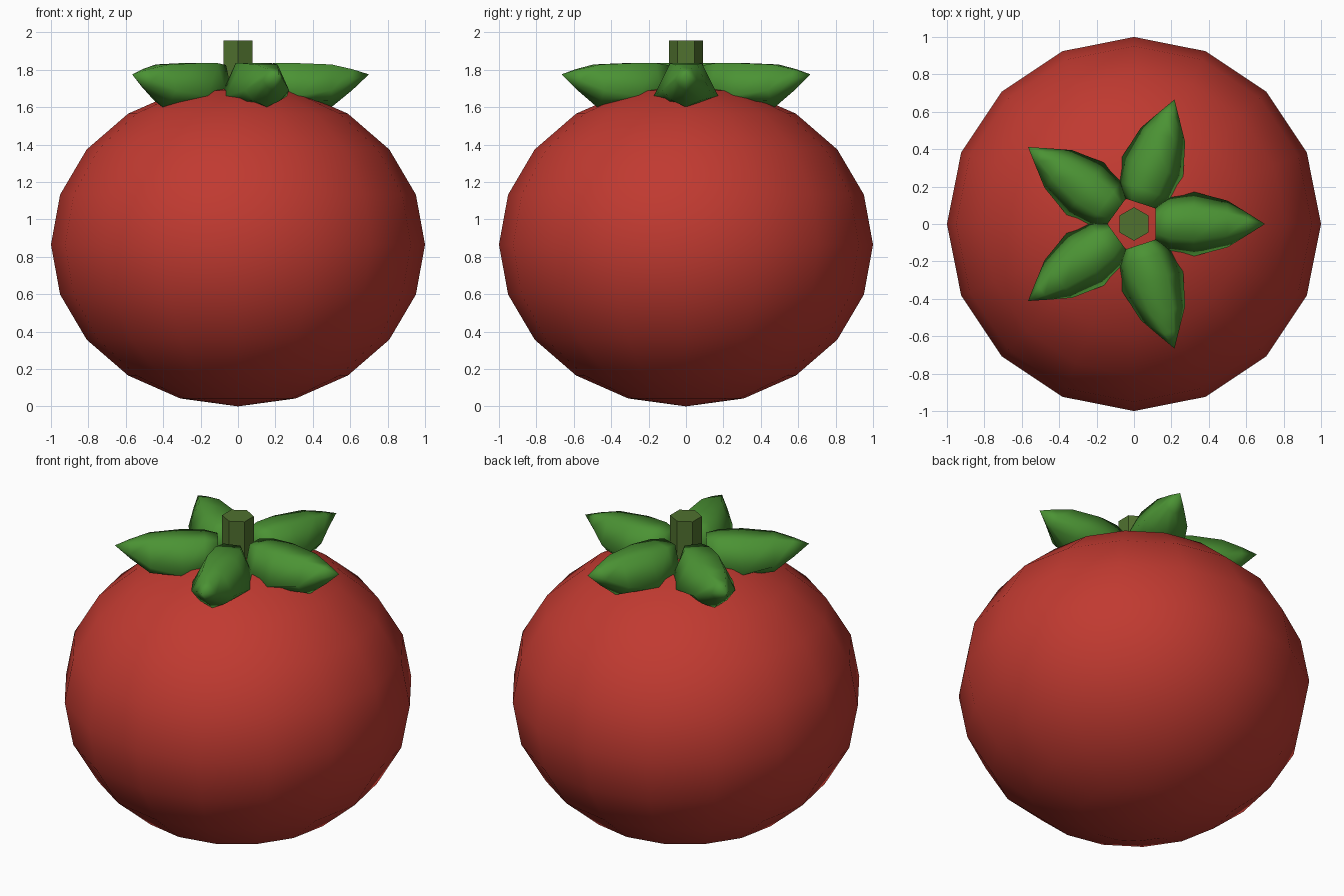
import bpy, bmesh
from math import cos, sin, tau, radians
from mathutils import Matrix

cube = bpy.data.objects.get("Cube")
if cube:
    bpy.data.objects.remove(cube, do_unlink=True)


def material(name, rgb):
    mat = bpy.data.materials.new(name)
    mat.use_nodes = True
    color = (*rgb, 1)
    mat.diffuse_color = color
    mat.node_tree.nodes["Principled BSDF"].inputs["Base Color"].default_value = color
    return mat


def make_object(name, bm, mat, smooth):
    bmesh.ops.recalc_face_normals(bm, faces=bm.faces)
    for face in bm.faces:
        face.smooth = smooth
    mesh = bpy.data.meshes.new(name)
    bm.to_mesh(mesh)
    bm.free()
    mesh.materials.append(mat)
    obj = bpy.data.objects.new(name, mesh)
    bpy.context.collection.objects.link(obj)
    return obj


red = material("fruit red", (0.53, 0.042, 0.03))
leaf_green = material("leaf green", (0.07, 0.29, 0.034))
stem_green = material("stem green", (0.08, 0.165, 0.028))

# Squashed round fruit
HALF = 0.865
bm = bmesh.new()
bmesh.ops.create_uvsphere(bm, u_segments=16, v_segments=10, radius=1)
bmesh.ops.scale(bm, vec=(1, 1, HALF), verts=bm.verts)
bmesh.ops.translate(bm, vec=(0, 0, HALF), verts=bm.verts)
make_object("fruit", bm, red, True)

# Six-sided stem with corners on the y axis
bm = bmesh.new()
bmesh.ops.create_cone(bm, cap_ends=True, segments=6, radius1=0.09, radius2=0.09,
                      depth=0.36, matrix=Matrix.Translation((0, 0, 1.775)))
for v in bm.verts:
    angle = round((v.co.to_2d().angle_signed((1, 0)) - tau / 12) / (tau / 6)) * tau / 6 + tau / 12
    v.co.x, v.co.y = 0.09 * cos(angle), 0.09 * sin(angle)
make_object("stem", bm, stem_green, False)

# Leaf sections: distance out, top half width, side half width, top z, side z, keel z
SECTIONS = [
    (0.115, 0.05, 0.09, 1.825, 1.71, 1.66),
    (0.19, 0.075, 0.15, 1.835, 1.68, 1.63),
    (0.32, 0.085, 0.172, 1.835, 1.66, 1.61),
    (0.50, 0.06, 0.125, 1.828, 1.69, 1.60),
    (0.61, 0.028, 0.057, 1.803, 1.745, 1.69),
]
TIP = (0.70, 0, 1.775)


def leaf(name, angle):
    bm = bmesh.new()
    rings = []
    for u, top, side, z_top, z_side, z_keel in SECTIONS:
        z_low = (z_side + z_keel) / 2 - 0.01
        half = [(top, z_top), (side, z_side), (side * 0.6, z_low)]
        outline = half + [(0, z_keel)] + [(-y, z) for y, z in reversed(half)]
        rings.append([bm.verts.new((u, y, z)) for y, z in outline])
    count = len(rings[0])
    for a, b in zip(rings, rings[1:]):
        for i in range(count):
            j = (i + 1) % count
            bm.faces.new((a[i], a[j], b[j], b[i]))
    tip = bm.verts.new(TIP)
    for i in range(count):
        bm.faces.new((rings[-1][i], rings[-1][(i + 1) % count], tip))
    bm.faces.new(rings[0])
    bmesh.ops.rotate(bm, matrix=Matrix.Rotation(angle, 3, 'Z'), verts=bm.verts)
    make_object(name, bm, leaf_green, True)


# Five leaves around the stem
for i in range(5):
    leaf(f"leaf_{i + 1}", radians(72 * i))
